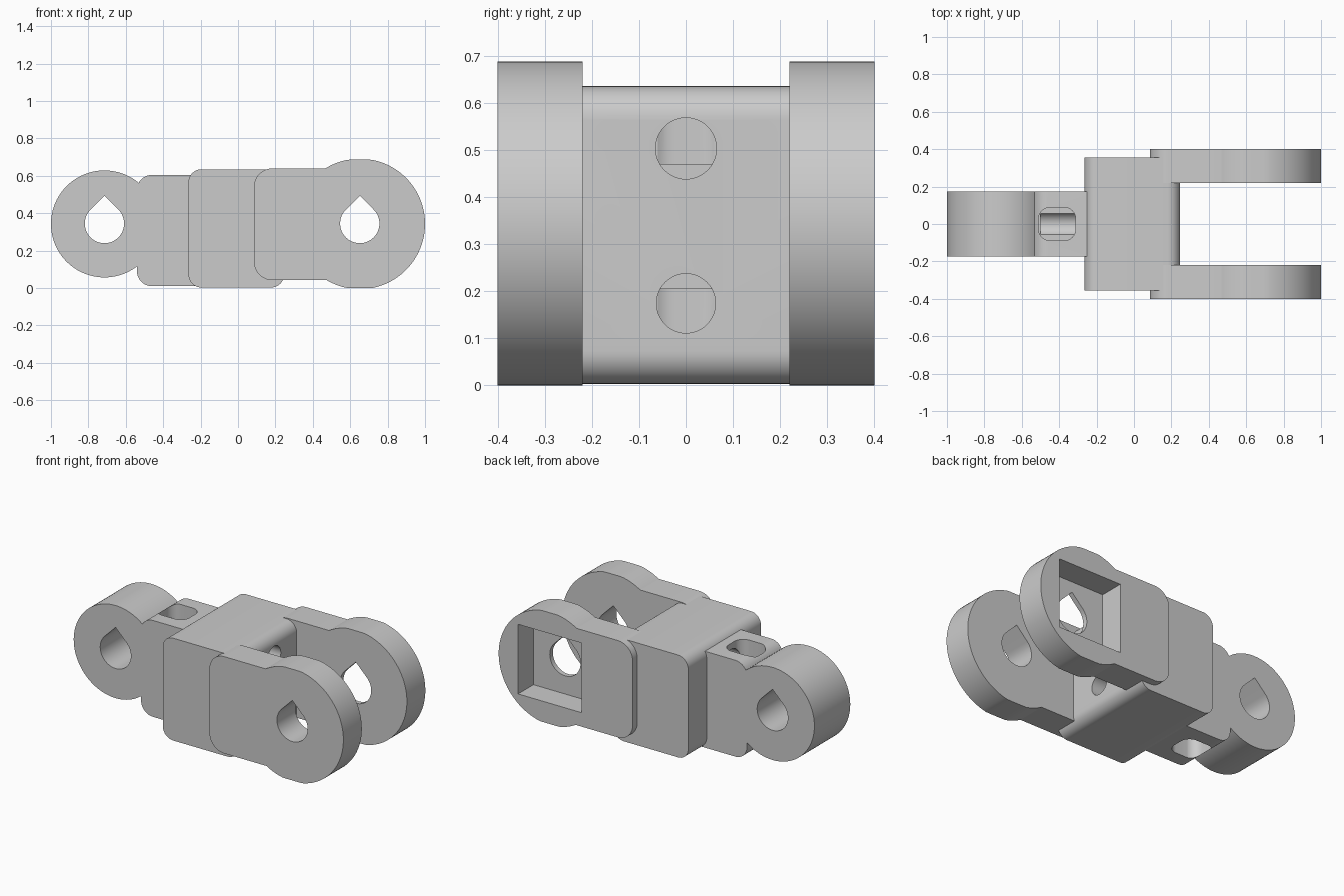
import bpy, bmesh, math
from mathutils import Vector

if "Cube" in bpy.data.objects:
    bpy.data.objects.remove(bpy.data.objects["Cube"], do_unlink=True)

grey = bpy.data.materials.new("plain grey")
grey.use_nodes = True
colour = (0.6, 0.6, 0.6, 1)
grey.diffuse_color = colour
grey.node_tree.nodes["Principled BSDF"].inputs["Base Color"].default_value = colour


def arc(cx, cy, r, start, end, steps):
    return [(cx + r * math.cos(math.radians(start + (end - start) * i / steps)),
             cy + r * math.sin(math.radians(start + (end - start) * i / steps)))
            for i in range(steps + 1)]


def circle(cx, cy, r, steps=96):
    return arc(cx, cy, r, 0, 360, steps)[:-1]


def rounded(x0, x1, y0, y1, left, right):
    """Rectangle outline with separate left and right corner radii (0 = sharp)."""
    corners = [(x1, y1, right, -1, -1, 0), (x0, y1, left, 1, -1, 90),
               (x0, y0, left, 1, 1, 180), (x1, y0, right, -1, 1, 270)]
    pts = []
    for x, y, r, sx, sy, a in corners:
        pts += arc(x + sx * r, y + sy * r, r, a, a + 90, 10) if r else [(x, y)]
    return pts


def teardrop(cx, cz, r):
    return arc(cx, cz, r, 135, 405, 48) + [(cx, cz + r * math.sqrt(2))]


def prism(name, outline, axis, start, end):
    """Extrude an outline along an axis between two positions."""
    place = {"x": lambda u, v, w: (w, u, v),
             "y": lambda u, v, w: (u, w, v),
             "z": lambda u, v, w: (u, v, w)}[axis]
    bm = bmesh.new()
    face = bm.faces.new([bm.verts.new(place(u, v, start)) for u, v in outline])
    out = bmesh.ops.extrude_face_region(bm, geom=[face])
    verts = [g for g in out["geom"] if isinstance(g, bmesh.types.BMVert)]
    bmesh.ops.translate(bm, verts=verts, vec=Vector(place(0, 0, end - start)))
    bmesh.ops.recalc_face_normals(bm, faces=bm.faces)
    mesh = bpy.data.meshes.new(name)
    bm.to_mesh(mesh)
    bm.free()
    mesh.materials.append(grey)
    obj = bpy.data.objects.new(name, mesh)
    bpy.context.collection.objects.link(obj)
    return obj


def combine(obj, other, operation):
    """Apply a boolean with a helper solid, then discard the helper."""
    mod = obj.modifiers.new("boolean", "BOOLEAN")
    mod.operation, mod.solver, mod.object = operation, "EXACT", other
    graph = bpy.context.evaluated_depsgraph_get()
    mesh = bpy.data.meshes.new_from_object(obj.evaluated_get(graph))
    obj.modifiers.clear()
    obj.data = mesh
    bpy.data.objects.remove(other, do_unlink=True)


def cut_channels(obj):
    # Two round channels running lengthwise
    for z, r in ((0.503, 0.065), (0.174, 0.063)):
        combine(obj, prism("channel", circle(0, z, r, 48), "x", -0.5, 0.3), "DIFFERENCE")


# Single tongue: round eye joined to a neck block
tongue = prism("tongue", circle(-0.714, 0.343, 0.286), "y", -0.175, 0.175)
combine(tongue, prism("neck", rounded(-0.54, -0.2, 0.01, 0.605, 0.08, 0),
                      "y", -0.175, 0.175), "UNION")
combine(tongue, prism("pin_hole", teardrop(-0.714, 0.345, 0.105), "y", -0.5, 0.5), "DIFFERENCE")

# Slots in the neck opening into the channels
for low, high in ((0.47, 0.8), (-0.1, 0.205)):
    slot = rounded(-0.51, -0.312, -0.088, 0.088, 0.06, 0.06)
    combine(tongue, prism("slot", slot, "z", low, high), "DIFFERENCE")
cut_channels(tongue)

# Central body
body = prism("body", rounded(-0.265, 0.247, 0.003, 0.635, 0.07, 0.07), "y", -0.355, 0.355)
cut_channels(body)

# Pair of fork cheeks with round ends
parts = [tongue, body]
for name, inner, outer in (("front_cheek", -0.22, -0.4), ("back_cheek", 0.22, 0.4)):
    end = [(x, min(max(z, 0), 0.687)) for x, z in circle(0.651, 0.343, 0.349)]
    cheek = prism(name, end, "y", inner, outer)
    combine(cheek, prism("arm", rounded(0.085, 0.65, 0.042, 0.64, 0.1, 0),
                         "y", inner, outer), "UNION")
    combine(cheek, prism("pin_hole", teardrop(0.651, 0.345, 0.105), "y", -0.6, 0.6), "DIFFERENCE")
    parts.append(cheek)

# Square recess in the outer face of the back cheek
combine(parts[-1], prism("recess", rounded(0.433, 0.867, 0.128, 0.558, 0, 0),
                         "y", 0.25, 0.5), "DIFFERENCE")

# Smooth round surfaces, sharp edges
for obj in parts:
    bpy.ops.object.select_all(action="DESELECT")
    obj.select_set(True)
    bpy.context.view_layer.objects.active = obj
    bpy.ops.object.shade_smooth_by_angle(angle=math.radians(30))
